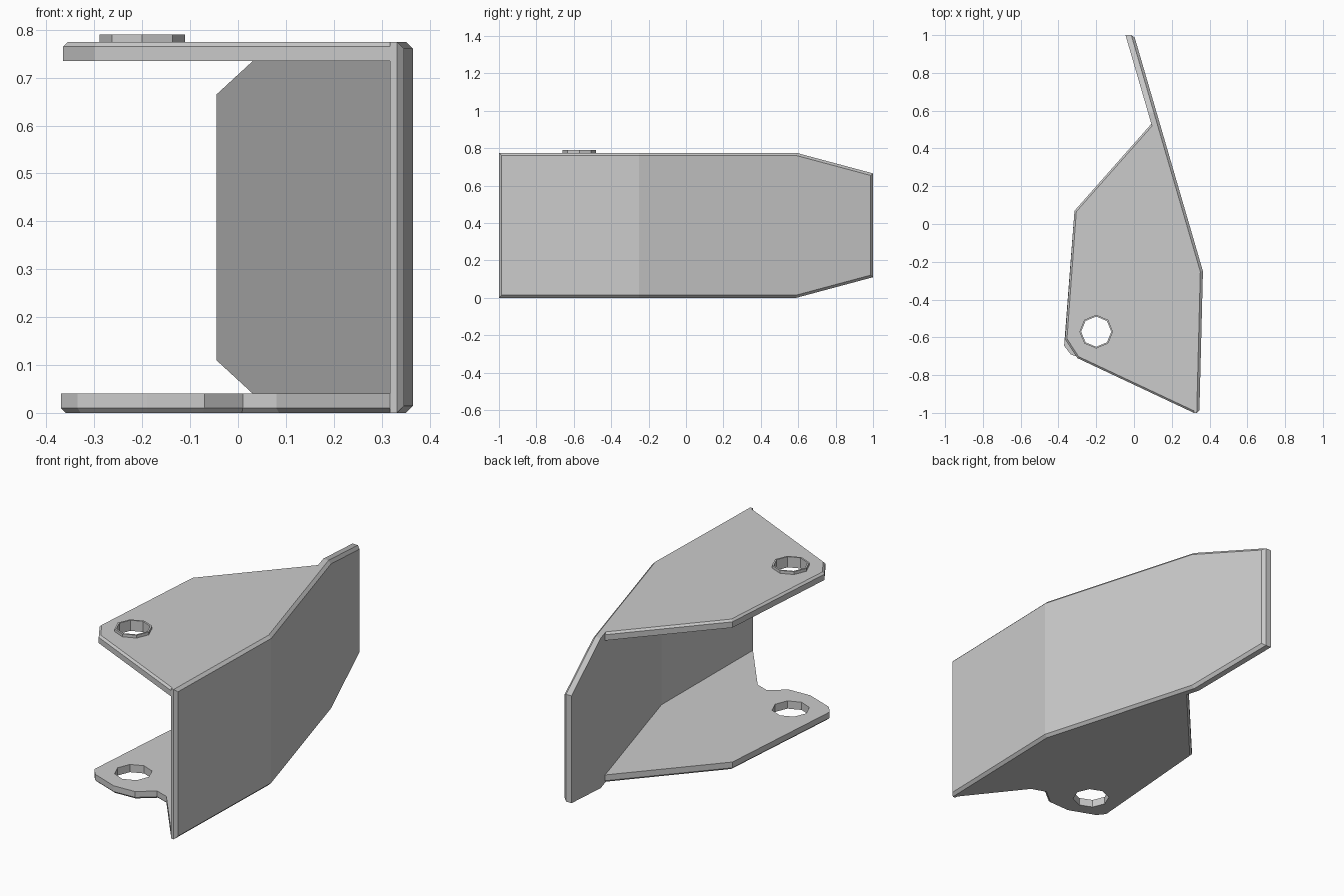
import bpy, bmesh, math
from mathutils import Vector

if "Cube" in bpy.data.objects:
    bpy.data.objects.remove(bpy.data.objects["Cube"])

HEIGHT, THICK, EDGE = 0.775, 0.04, 0.01
HOLE = (-0.20, -0.57)


def prism(points, z0, z1):
    """Extruded polygon from a top-view outline."""
    bm = bmesh.new()
    face = bm.faces.new([bm.verts.new((x, y, z0)) for x, y in points])
    top = bmesh.ops.extrude_face_region(bm, geom=[face])["geom"]
    verts = [v for v in top if isinstance(v, bmesh.types.BMVert)]
    bmesh.ops.translate(bm, verts=verts, vec=(0, 0, z1 - z0))
    bmesh.ops.recalc_face_normals(bm, faces=bm.faces)
    return bm


def finish(bm, name):
    bmesh.ops.recalc_face_normals(bm, faces=bm.faces)
    mesh = bpy.data.meshes.new(name)
    bm.to_mesh(mesh)
    bm.free()
    obj = bpy.data.objects.new(name, mesh)
    bpy.context.collection.objects.link(obj)
    return obj


def chamfer(bm, edges, width):
    bmesh.ops.bevel(bm, geom=edges, offset=width, offset_type='OFFSET',
                    segments=1, profile=0.5, affect='EDGES')


def octagon(radius):
    return [(HOLE[0] + radius * math.cos(i * math.pi / 4),
             HOLE[1] + radius * math.sin(i * math.pi / 4)) for i in range(8)]


# Bent side wall with a tapered tail and chamfered outer rim
wall = prism([(0.317, -1), (0.346, -1), (0.365, -0.25), (0.0, 1),
              (-0.045, 1), (0.322, -0.26)], 0, HEIGHT)
for z, side in ((HEIGHT, 1), (0, -1)):
    bmesh.ops.bisect_plane(wall, geom=wall.verts[:] + wall.edges[:] + wall.faces[:],
                           plane_co=(0, 0.59, z), plane_no=Vector((0, 0.11, 0.41 * side)).normalized(),
                           clear_outer=True)
    bmesh.ops.holes_fill(wall, edges=[e for e in wall.edges if e.is_boundary], sides=0)
bmesh.ops.recalc_face_normals(wall, faces=wall.faces)
outer = {f for f in wall.faces if f.normal.x > 0.8}
chamfer(wall, [e for e in wall.edges
               if sum(f in outer for f in e.link_faces) == 1], 0.014)
finish(wall, "side_wall")

# Cutter shared by both plates
cutter = finish(prism(octagon(0.089), -0.2, 1), "hole_cutter")
cutter.hide_render = True
cutter.hide_set(True)

# Top and bottom plates: three shared wall points, then the free outline
shared = [(0.317, -1), (0.322, -0.26), (0.092, 0.53), (-0.315, 0.07)]
fronts = {
    "top_plate": [(-0.365, -0.61), (-0.30, -0.71)],
    "bottom_plate": [(-0.37, -0.645), (-0.335, -0.69), (-0.19, -0.745),
                     (-0.07, -0.74), (0.01, -0.675), (0.08, -0.70)],
}
for name, front in fronts.items():
    is_top = name == "top_plate"
    z0 = HEIGHT - THICK if is_top else 0
    rim_z = HEIGHT if is_top else 0
    plate = prism(shared + front, z0, z0 + THICK)

    def on_wall(v):
        return any((v.co.xy - Vector(p)).length < 1e-4 for p in shared[:3])

    chamfer(plate, [e for e in plate.edges
                    if all(abs(v.co.z - rim_z) < 1e-4 for v in e.verts)
                    and not all(on_wall(v) for v in e.verts)], EDGE)
    obj = finish(plate, name)
    cut = obj.modifiers.new("hole", 'BOOLEAN')
    cut.operation, cut.object, cut.solver = 'DIFFERENCE', cutter, 'EXACT'

# Raised octagonal bushing lining the upper hole
bm = bmesh.new()
loops = [[bm.verts.new((x, y, z)) for x, y in octagon(r)]
         for r, z in ((0.089, 0.735), (0.089, 0.79), (0.08, 0.79), (0.08, 0.735))]
for k in range(4):
    a, b = loops[k], loops[(k + 1) % 4]
    for i in range(8):
        j = (i + 1) % 8
        bm.faces.new((a[i], a[j], b[j], b[i]))
finish(bm, "hole_bushing")
